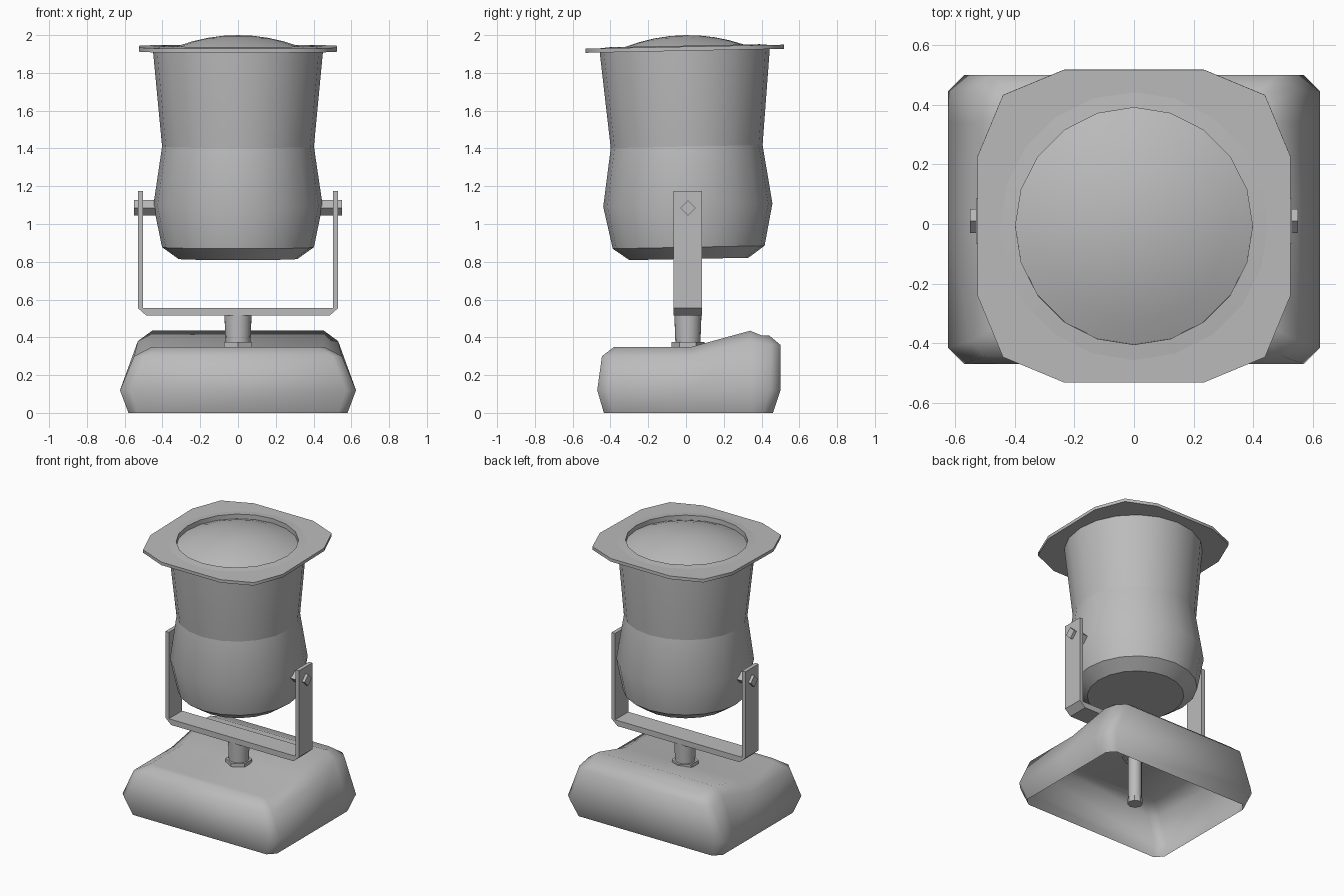
import bpy, bmesh, math
from mathutils import Matrix, Vector

if "Cube" in bpy.data.objects:
    bpy.data.objects.remove(bpy.data.objects["Cube"], do_unlink=True)

grey = bpy.data.materials.new("plain_grey")
grey.use_nodes = True
grey.diffuse_color = (0.5, 0.5, 0.5, 1)
grey.node_tree.nodes["Principled BSDF"].inputs["Base Color"].default_value = (0.5, 0.5, 0.5, 1)

MID_Y = 0.01
PIVOT = Matrix.Translation((0, MID_Y, 1.085))
TILT = PIVOT @ Matrix.Rotation(0.02, 4, 'X') @ Matrix.Translation((0, 0, -1.085))


def finish(name, bm, smooth=None, matrix=None, normals=True):
    """Turn a bmesh into a named grey object."""
    if normals:
        bmesh.ops.recalc_face_normals(bm, faces=bm.faces)
    if matrix:
        bm.transform(matrix)
    mesh = bpy.data.meshes.new(name)
    bm.to_mesh(mesh)
    bm.free()
    mesh.materials.append(grey)
    obj = bpy.data.objects.new(name, mesh)
    bpy.context.collection.objects.link(obj)
    if smooth:
        bpy.ops.object.select_all(action='DESELECT')
        obj.select_set(True)
        bpy.context.view_layer.objects.active = obj
        bpy.ops.object.shade_smooth_by_angle(angle=math.radians(smooth))
    return obj


def lathe(name, profile, sides=20):
    """Spin a (radius, height) profile round the tilted lamp axis."""
    bm = bmesh.new()
    verts = [bm.verts.new((r, 0, z)) for r, z in profile]
    edges = [bm.edges.new(pair) for pair in zip(verts, verts[1:])]
    bmesh.ops.spin(bm, geom=verts + edges, cent=(0, 0, 0), axis=(0, 0, 1),
                   angle=math.tau, steps=sides)
    bmesh.ops.remove_doubles(bm, verts=bm.verts, dist=0.0005)
    return finish(name, bm, 30, TILT)


def rod(name, r1, r2, start, end, sides, smooth=None):
    """Straight rod between two points."""
    bm = bmesh.new()
    a, b = Vector(start), Vector(end)
    bmesh.ops.create_cone(bm, cap_ends=True, segments=sides, radius1=r1,
                          radius2=r2, depth=(b - a).length)
    turn = Matrix.Rotation(math.pi / 2, 4, 'Y') if a.z == b.z else Matrix()
    return finish(name, bm, smooth, Matrix.Translation((a + b) / 2) @ turn)


# Hollow base: chamfered rings, open below, rising to a ridge at the back
# x front, x back, y front, y back, z front, z ridge, z back, chamfer
rings = [
    (0.58, 0.58, -0.435, 0.46, 0, 0, 0, 0.05),
    (0.625, 0.625, -0.47, 0.5, 0.12, 0.12, 0.12, 0.055),
    (0.55, 0.53, -0.445, 0.5, 0.30, 0.38, 0.36, 0.05),
    (0.455, 0.455, -0.38, 0.44, 0.35, 0.435, 0.41, 0.04),
]
bm = bmesh.new()
loops = []
for xf, xb, yf, yb, zf, zr, zb, c in rings:
    half = [(xf - c, yf, zf), (xf, yf + c, zf), (xf, 0.03, zf),
            (xb, 0.34, zr), (xb, yb - c, zb), (xb - c, yb, zb)]
    whole = half + [(-x, y, z) for x, y, z in reversed(half)]
    loops.append([bm.verts.new(p) for p in whole])
n = len(loops[0])
for low, high in zip(loops, loops[1:]):
    for i in range(n):
        j = (i + 1) % n
        bm.faces.new((low[i], low[j], high[j], high[i]))
top = loops[-1]
for i in range(n // 2 - 1):
    bm.faces.new((top[i], top[i + 1], top[n - 2 - i], top[n - 1 - i]))
finish("base_shell", bm, 50)

# Post, its nuts and the stud inside the base
rod("post", 0.066, 0.072, (0, MID_Y, 0.36), (0, MID_Y, 0.525), 16, 40)
rod("post_nut", 0.087, 0.087, (0, MID_Y, 0.345), (0, MID_Y, 0.375), 6)
rod("stud", 0.045, 0.045, (0, MID_Y, 0.02), (0, MID_Y, 0.36), 12, 40)
rod("stud_end", 0.05, 0.05, (0, MID_Y, 0.005), (0, MID_Y, 0.045), 8)

# U-shaped bracket
bm = bmesh.new()
half = [(0.485, 0.515), (0.53, 0.555), (0.53, 1.175), (0.503, 1.175), (0.503, 0.555)]
outline = half + [(-x, z) for x, z in reversed(half)]
face = bm.faces.new([bm.verts.new((x, MID_Y - 0.075, z)) for x, z in outline])
out = bmesh.ops.extrude_face_region(bm, geom=[face])
bmesh.ops.translate(bm, vec=(0, 0.15, 0),
                    verts=[v for v in out["geom"] if isinstance(v, bmesh.types.BMVert)])
finish("bracket", bm)

# Pivot bolts
for side, s in (("left", 1), ("right", -1)):
    rod(side + "_pivot_bolt", 0.041, 0.041, (s * 0.42, MID_Y, 1.085),
        (s * 0.55, MID_Y, 1.085), 4)

# Lamp housing in two pieces, and the domed lens
lathe("housing_lower", [(0, 0.815), (0.315, 0.815), (0.402, 0.877),
                        (0.448, 1.1), (0.402, 1.41)])
lathe("housing_upper", [(0.402, 1.41), (0.45, 1.915), (0.45, 1.939),
                        (0.398, 1.944), (0.398, 1.90)])
lathe("lens", [(r * 0.4, 2.0 - 0.09 * r * r) for r in (1, 0.8, 0.6, 0.4, 0.2, 0)])

# Flange: twelve-sided plate with a round hole
quarter = [(0.525, 0.235), (0.44, 0.44), (0.235, 0.525)]
outer = []
for k in range(4):
    turn = Matrix.Rotation(k * math.pi / 2, 2)
    outer += [turn @ Vector(p) for p in quarter]
inner = [Vector((0.44 * math.cos(a), 0.44 * math.sin(a)))
         for a in (math.tau * k / 20 for k in range(20))]
curve = bpy.data.curves.new("flange_outline", 'CURVE')
curve.dimensions = '2D'
curve.fill_mode = 'BOTH'
curve.extrude = 0.011
for ring in (outer, inner):
    spline = curve.splines.new('POLY')
    spline.points.add(len(ring) - 1)
    for point, p in zip(spline.points, ring):
        point.co = (p.x, p.y, 0, 1)
    spline.use_cyclic_u = True
helper = bpy.data.objects.new("flange_outline", curve)
bpy.context.collection.objects.link(helper)
bpy.context.view_layer.update()
bm = bmesh.new()
bm.from_mesh(helper.to_mesh())
helper.to_mesh_clear()
bpy.data.objects.remove(helper, do_unlink=True)
bmesh.ops.remove_doubles(bm, verts=bm.verts, dist=0.0005)
finish("flange", bm, matrix=TILT @ Matrix.Translation((0, 0, 1.928)))
